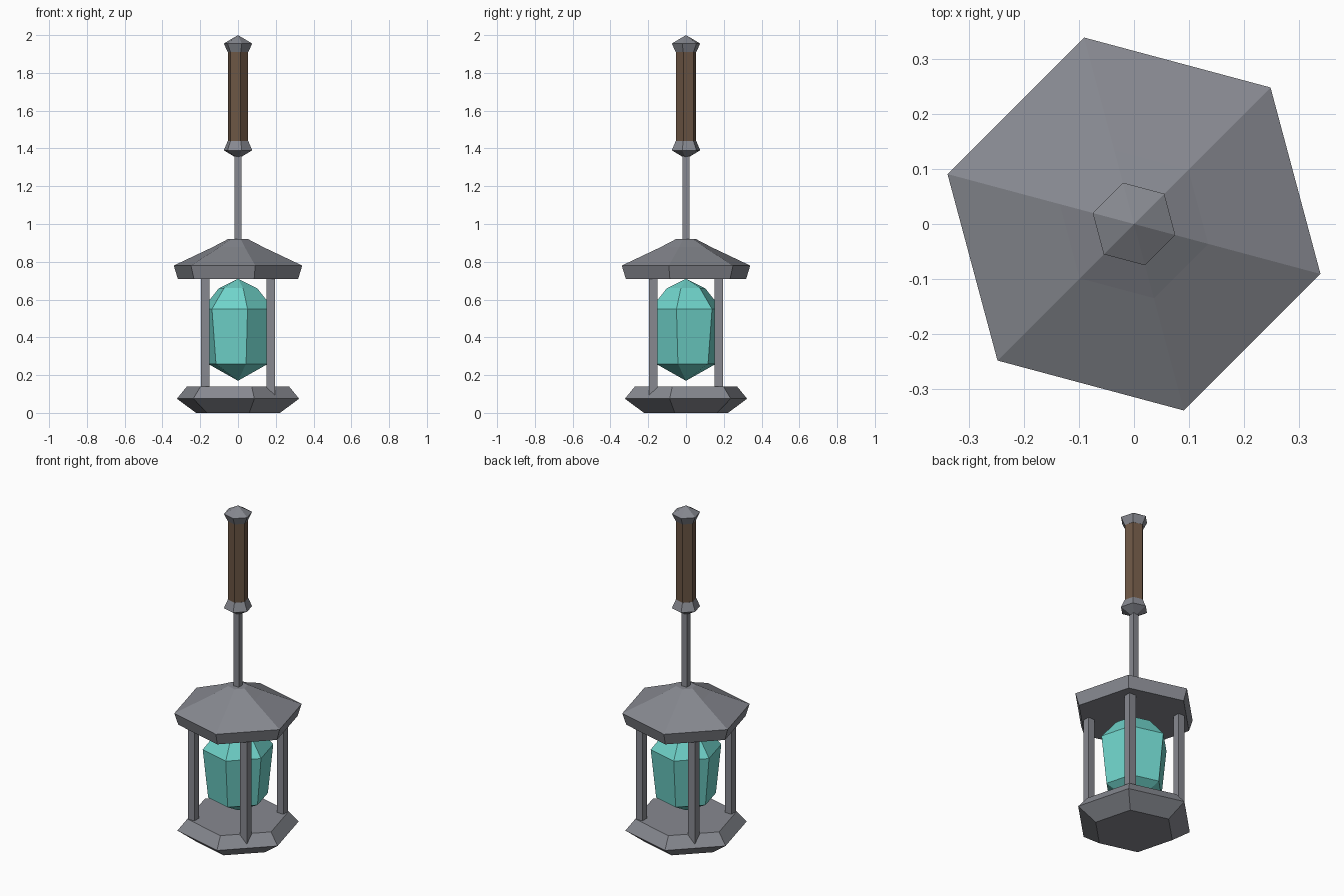
import bpy, bmesh
from math import cos, sin, radians

cube = bpy.data.objects.get("Cube")
if cube:
    bpy.data.objects.remove(cube, do_unlink=True)


def material(name, rgb):
    m = bpy.data.materials.new(name)
    m.use_nodes = True
    m.diffuse_color = (*rgb, 1)
    m.node_tree.nodes["Principled BSDF"].inputs["Base Color"].default_value = (*rgb, 1)
    return m


grey = material("grey_metal", (0.242, 0.25, 0.28))
brown = material("brown_leather", (0.15, 0.092, 0.058))
teal = material("teal_crystal", (0.16, 0.65, 0.59))


def finish(name, bm, mat):
    bmesh.ops.recalc_face_normals(bm, faces=bm.faces)
    mesh = bpy.data.meshes.new(name)
    bm.to_mesh(mesh)
    bm.free()
    mesh.materials.append(mat)
    ob = bpy.data.objects.new(name, mesh)
    bpy.context.collection.objects.link(ob)
    return ob


def hex_part(name, profile, mat, sides=6, turn=45):
    """Stack polygon rings from (radius, height) pairs; radius 0 is a point."""
    bm = bmesh.new()
    rings = []
    for r, z in profile:
        angles = [radians(turn + 360 * i / sides) for i in range(sides)]
        if r == 0:
            rings.append([bm.verts.new((0, 0, z))] * sides)
        else:
            rings.append([bm.verts.new((r * cos(a), r * sin(a), z)) for a in angles])
    for low, high in zip(rings, rings[1:]):
        for i in range(sides):
            j = (i + 1) % sides
            corners = dict.fromkeys((low[i], low[j], high[j], high[i]))
            bm.faces.new(list(corners))
    for ring, (r, z) in ((rings[0], profile[0]), (rings[-1], profile[-1])):
        if r > 0:
            bm.faces.new(ring)
    return finish(name, bm, mat)


def bar(name, x, y, half, bottom, top):
    """Upright square bar."""
    ob = hex_part(name, [(half * 2 ** 0.5, bottom), (half * 2 ** 0.5, top)], grey, sides=4)
    ob.location = (x, y, 0)
    return ob


# Lantern base and roof
hex_part("base", [(0.23, 0), (0.335, 0.075), (0.28, 0.14)], grey)
hex_part("roof", [(0.33, 0.71), (0.352, 0.78), (0.14, 0.877), (0.055, 0.92)], grey)

# Four corner posts
for side, x in (("left", 0.174), ("right", -0.174)):
    for end, y in (("front", -0.174), ("back", 0.174)):
        bar(f"{end}_{side}_post", x, y, 0.022, 0.09, 0.72)

# Floating crystal
hex_part("crystal", [(0, 0.17), (0.165, 0.26), (0.195, 0.55), (0.105, 0.66), (0, 0.71)], teal)

# Shaft and handle
bar("shaft", 0, 0, 0.018, 0.91, 1.37)
hex_part("lower_cap", [(0, 1.345), (0.078, 1.39), (0.056, 1.44)], grey)
hex_part("grip", [(0.055, 1.435), (0.055, 1.915)], brown)
hex_part("upper_cap", [(0.056, 1.91), (0.078, 1.955), (0, 2.0)], grey)
